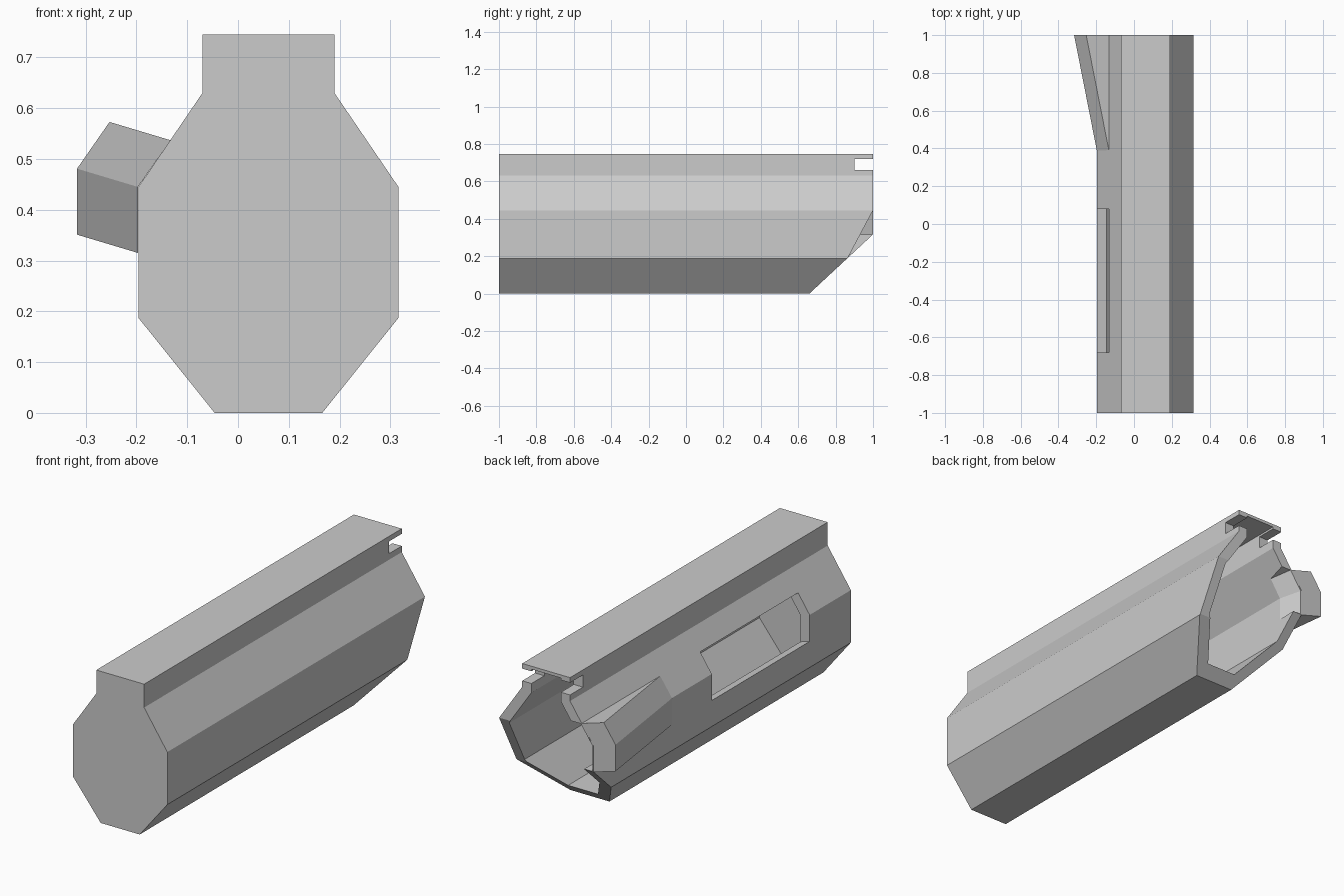
import bpy, bmesh

if "Cube" in bpy.data.objects:
    bpy.data.objects.remove(bpy.data.objects["Cube"])

CX = 0.06  # symmetry plane of the body


def mesh_object(name, verts, faces):
    me = bpy.data.meshes.new(name)
    me.from_pydata(verts, [], faces)
    bm = bmesh.new()
    bm.from_mesh(me)
    bmesh.ops.recalc_face_normals(bm, faces=bm.faces)
    bm.to_mesh(me)
    bm.free()
    ob = bpy.data.objects.new(name, me)
    bpy.context.collection.objects.link(ob)
    return ob


def loft(name, a, b, lo, hi, axis='y'):
    """Join outline a at lo to outline b at hi along the y or x axis."""
    def place(p, d):
        return (p[0], d, p[1]) if axis == 'y' else (d, p[0], p[1])
    n = len(a)
    verts = [place(p, lo) for p in a] + [place(p, hi) for p in b]
    faces = [(i, (i + 1) % n, n + (i + 1) % n, n + i) for i in range(n)]
    faces += [tuple(range(n)), tuple(range(n, 2 * n))]
    return mesh_object(name, verts, faces)


def prism(name, outline, lo, hi, axis='y'):
    return loft(name, outline, outline, lo, hi, axis)


def mirrored(half):
    return [(CX + w, z) for w, z in half] + [(CX - w, z) for w, z in reversed(half)]


def cut(target, cutter):
    cutter.hide_render = True
    mod = target.modifiers.new("cut", 'BOOLEAN')
    mod.operation = 'DIFFERENCE'
    mod.solver = 'EXACT'
    mod.object = cutter
    bpy.context.view_layer.objects.active = target
    bpy.ops.object.modifier_apply(modifier=mod.name)
    bpy.data.objects.remove(cutter)


# hollow body, closed at the front and open at the back
outer = mirrored([(0.13, 0.745), (0.13, 0.63), (0.256, 0.445), (0.256, 0.187), (0.106, 0)])
inner = mirrored([(0.08, 0.73), (0.08, 0.615), (0.206, 0.43), (0.206, 0.205), (0.081, 0.05)])
body = prism("receiver_body", outer, -1, 1)
cut(body, prism("cavity", inner, -0.95, 1.1))

# sloping underside cut at the back, steeper on the right wall
cut(body, prism("slope", [(0.55, -0.102), (1.1, 0.409), (1.1, -0.102)], -0.5, 0.5, 'x'))
cut(body, prism("right_slope", [(0.863, 0.187), (1.1, 0.634), (1.1, 0.187)], 0.2, 0.5, 'x'))

# notch through both sides of the rail
cut(body, prism("notch", [(0.9, 0.66), (1.1, 0.66), (1.1, 0.72), (0.9, 0.72)], -0.3, 0.4, 'x'))

# side window
cut(body, prism("window", [(-0.253, 0.573), (-0.033, 0.507), (-0.077, 0.279), (-0.317, 0.351)],
                -0.68, 0.08))

# bevel on the inside of the left wall at the mouth
cut(body, loft("bevel",
               [(0.0, 0.515), (-0.087, 0.515), (-0.146, 0.43), (-0.146, 0.315), (0.0, 0.315)],
               [(0.0, 0.535), (-0.129, 0.535), (-0.192, 0.444), (-0.192, 0.317), (0.0, 0.317)],
               0.9, 1.003))

# flared deflector on the left side
base = [(-0.133, 0.537), (-0.197, 0.445), (-0.197, 0.315)]
verts = [(x, 0.39, z) for x, z in base]
verts += [(x, 1, z) for x, z in base]
verts += [(x - 0.12, 1, z + 0.036) for x, z in base]
mesh_object("side_deflector", verts, [
    (0, 1, 7, 6), (1, 2, 8, 7), (0, 6, 3), (2, 5, 8),
    (3, 6, 7, 4), (4, 7, 8, 5), (0, 3, 4, 1), (1, 4, 5, 2)])
